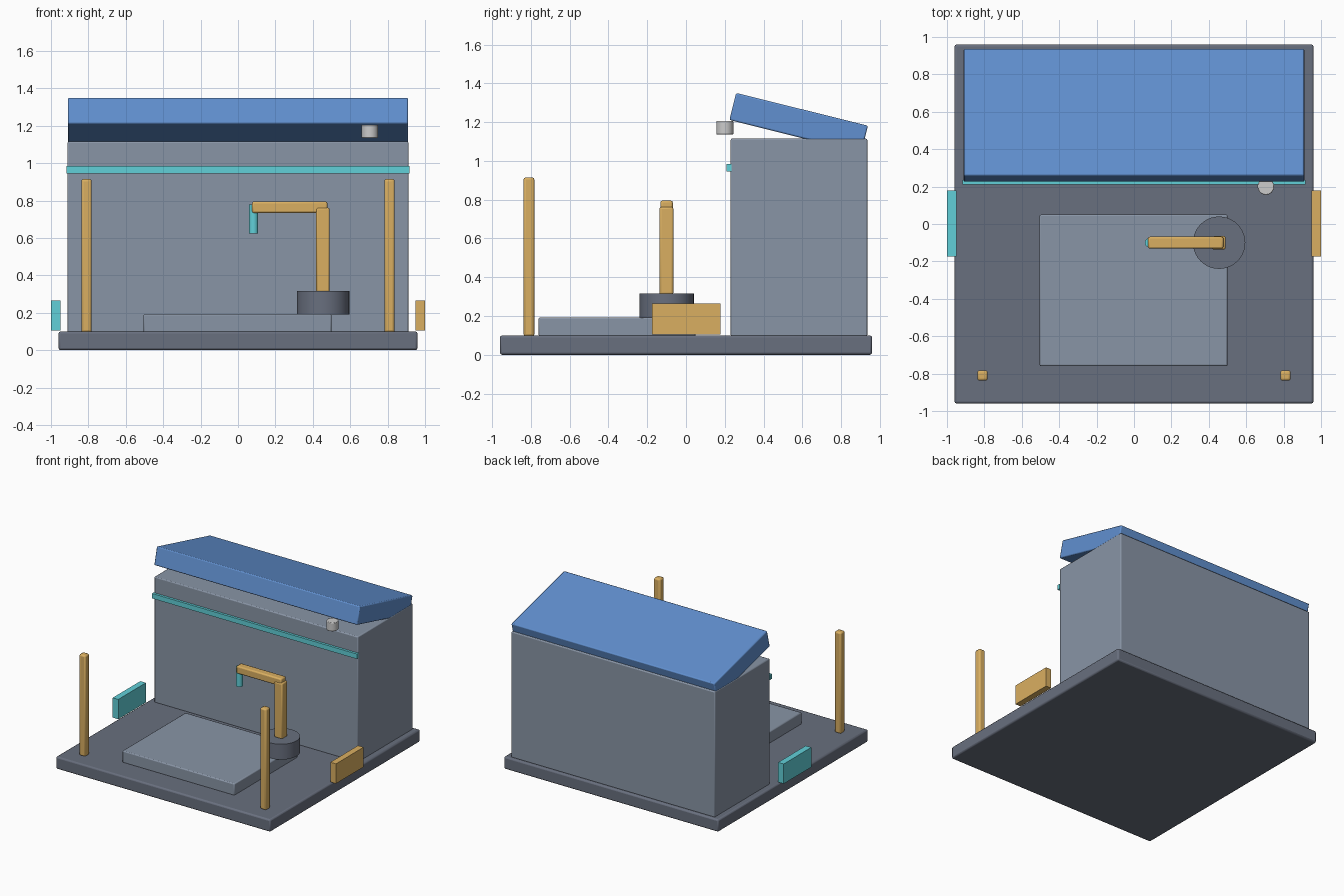
import bpy
from math import radians

if "Cube" in bpy.data.objects:
    bpy.data.objects.remove(bpy.data.objects["Cube"])


def material(name, rgb):
    m = bpy.data.materials.new(name)
    m.diffuse_color = (*rgb, 1)
    m.use_nodes = True
    m.node_tree.nodes["Principled BSDF"].inputs["Base Color"].default_value = m.diffuse_color
    return m


DARK = material("dark_grey", (0.14, 0.16, 0.21))
GREY = material("mid_grey", (0.25, 0.30, 0.38))
BLUE = material("blue", (0.12, 0.28, 0.63))
GOLD = material("gold", (0.70, 0.43, 0.12))
CYAN = material("cyan", (0.12, 0.63, 0.69))
PALE = material("pale_grey", (0.65, 0.65, 0.65))


def finish(obj, name, mat, bevel):
    obj.name = name
    obj.data.materials.append(mat)
    if bevel:
        b = obj.modifiers.new("Bevel", "BEVEL")
        b.width, b.segments, b.limit_method = bevel, 2, "ANGLE"
    bpy.ops.object.shade_smooth_by_angle(angle=radians(30))
    return obj


def box(name, x, y, z, mat, bevel=0.0):
    """Box spanning the given (min, max) ranges."""
    spans = (x, y, z)
    bpy.ops.mesh.primitive_cube_add(size=1, location=[(a + b) / 2 for a, b in spans])
    obj = bpy.context.object
    obj.scale = [b - a for a, b in spans]
    bpy.ops.object.transform_apply(location=False, rotation=False, scale=True)
    return finish(obj, name, mat, bevel)


def cylinder(name, x, y, radius, z, mat, bevel=0.0):
    """Upright cylinder spanning the z range."""
    bpy.ops.mesh.primitive_cylinder_add(vertices=40, radius=radius, depth=z[1] - z[0],
                                        location=(x, y, (z[0] + z[1]) / 2))
    return finish(bpy.context.object, name, mat, bevel)


# Base plate and raised pad
box("base_plate", (-0.96, 0.96), (-0.96, 0.96), (0, 0.10), DARK, 0.012)
box("raised_pad", (-0.505, 0.50), (-0.76, 0.05), (0.095, 0.193), GREY, 0.008)

# Main cabinet with trim strip
box("cabinet", (-0.912, 0.912), (0.23, 0.935), (0.095, 1.115), GREY, 0.008)
box("trim_strip", (-0.917, 0.917), (0.21, 0.235), (0.945, 0.985), CYAN)

# Tilted lid
lid = box("lid", (-0.91, 0.91), (0.231, 0.931), (1.124, 1.268), BLUE, 0.008)
lid.rotation_euler.x = radians(-14)

# Knob under the front lip of the lid
cylinder("lid_knob", 0.705, 0.20, 0.044, (1.135, 1.205), PALE, 0.004)

# Front posts and side panels
for side, label, mat in ((-1, "left", CYAN), (1, "right", GOLD)):
    x = side * 0.81
    box(f"{label}_post", (x - 0.028, x + 0.028), (-0.838, -0.782), (0.095, 0.915), GOLD, 0.012)
    x = side * 0.975
    box(f"{label}_side_panel", (x - 0.025, x + 0.025), (-0.175, 0.178), (0.105, 0.265), mat)

# Swivel arm: round foot, column, arm and nozzle
cylinder("arm_foot", 0.455, -0.10, 0.14, (0.19, 0.315), DARK)
box("arm_column", (0.418, 0.49), (-0.137, -0.065), (0.31, 0.762), GOLD, 0.01)
box("arm_beam", (0.075, 0.478), (-0.132, -0.068), (0.733, 0.795), GOLD, 0.01)
cylinder("arm_nozzle", 0.083, -0.10, 0.025, (0.625, 0.78), CYAN)
